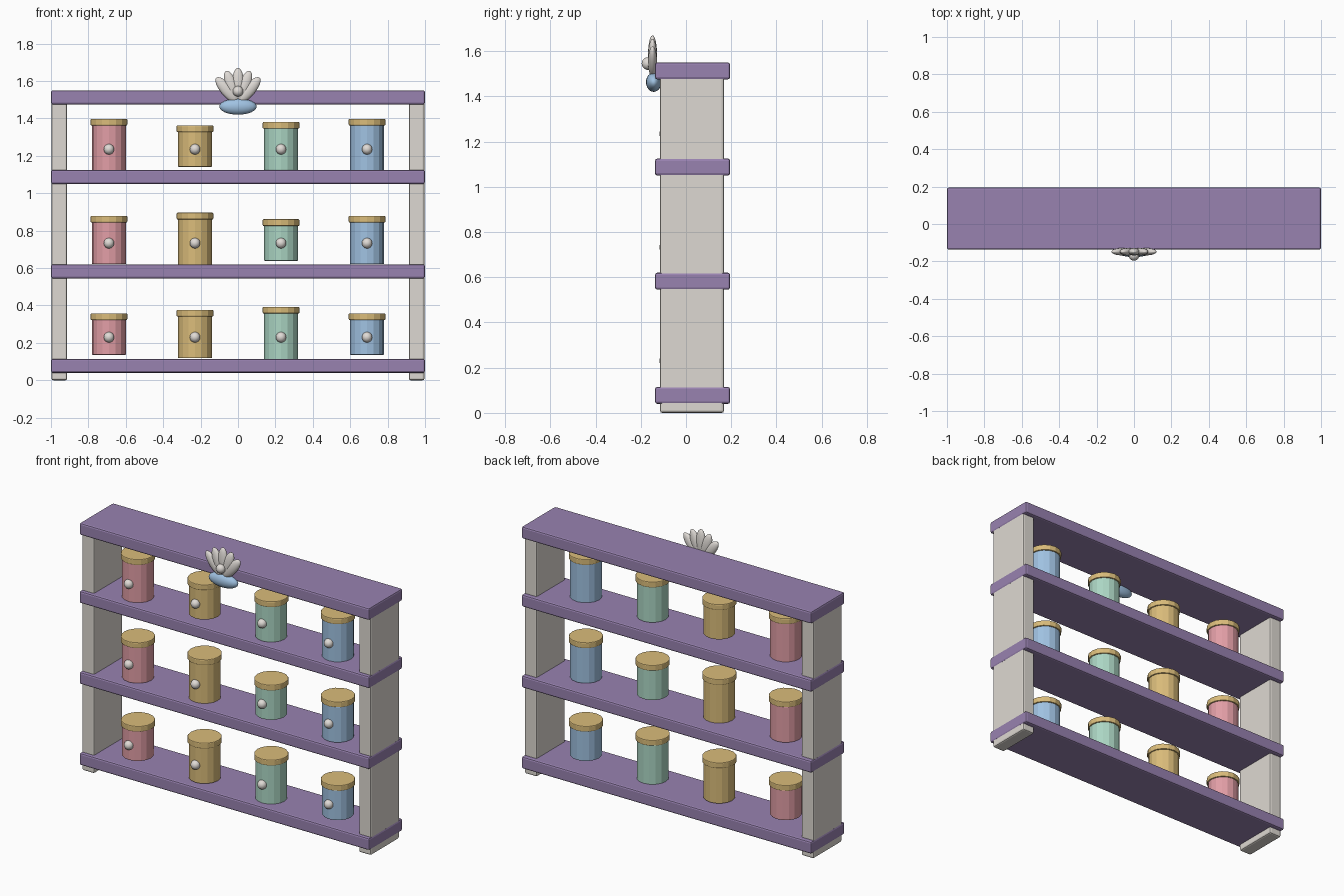
import bpy, math
from mathutils import Vector

cube = bpy.data.objects.get("Cube")
if cube:
    bpy.data.objects.remove(cube, do_unlink=True)


def material(name, r, g, b):
    """Flat colour from display values 0-255, stored as linear."""
    lin = [((c / 255 + 0.055) / 1.055) ** 2.4 for c in (r, g, b)] + [1.0]
    m = bpy.data.materials.new(name)
    m.use_nodes = True
    m.diffuse_color = lin
    m.node_tree.nodes["Principled BSDF"].inputs["Base Color"].default_value = lin
    return m


purple = material("purple", 152, 130, 176)
cream = material("warm_white", 222, 217, 210)
pearl = material("pearl", 224, 219, 214)
pink = material("pink", 226, 158, 166)
gold = material("gold", 218, 188, 122)
mint = material("mint", 172, 214, 196)
blue = material("blue", 160, 194, 226)


def finish(name, mat, bevel=0):
    ob = bpy.context.object
    ob.name = name
    ob.data.materials.append(mat)
    if bevel:
        mod = ob.modifiers.new("soft_edge", "BEVEL")
        mod.width = bevel
        mod.segments = 2
    return ob


def box(name, lo, hi, mat, bevel=0.01):
    lo, hi = Vector(lo), Vector(hi)
    bpy.ops.mesh.primitive_cube_add(size=1, location=(lo + hi) / 2)
    bpy.context.object.scale = hi - lo
    bpy.ops.object.transform_apply(location=False, rotation=False, scale=True)
    return finish(name, mat, bevel)


def drum(name, radius, z0, z1, x, mat, bevel):
    bpy.ops.mesh.primitive_cylinder_add(vertices=16, radius=radius, depth=z1 - z0,
                                        location=(x, 0, (z0 + z1) / 2))
    return finish(name, mat, bevel)


def ball(name, loc, size, mat, tilt=0):
    bpy.ops.mesh.primitive_uv_sphere_add(segments=20, ring_count=12, radius=1,
                                         location=loc, rotation=(0, tilt, 0))
    bpy.context.object.scale = size
    bpy.ops.object.transform_apply(location=False, rotation=False, scale=True)
    bpy.ops.object.shade_smooth()
    return finish(name, mat)


# Shelves
for i, z in enumerate((0.04, 0.545, 1.05, 1.475)):
    box(f"shelf_{i + 1}", (-1, -0.137, z), (1, 0.195, z + 0.075), purple)

# Side panels, ending below in short feet
for side, x in (("left", 0.955), ("right", -0.955)):
    box(f"{side}_side_panel", (x - 0.042, -0.115, 0), (x + 0.042, 0.168, 1.51), cream)

# Jars with lids and round knobs, in three heights
half_heights = (0.094, 0.112, 0.129)
for row, z in enumerate((0.23, 0.733, 1.235)):
    for col, mat in enumerate((pink, gold, mint, blue)):
        x = -0.69 + 0.46 * col
        h = half_heights[(row + col) % 3]
        tag = f"{row + 1}_{col + 1}"
        drum(f"jar_{tag}", 0.091, z - h, z + h, x, mat, 0.004)
        drum(f"jar_lid_{tag}", 0.098, z + h - 0.002, z + h + 0.034, x, gold, 0.005)
        ball(f"jar_knob_{tag}", (x, -0.09, z), (0.028, 0.028, 0.028), pearl)

# Shell ornament: fan of petals, pearl and cushion
base = Vector((0, -0.148, 1.48))
for i in range(-2, 3):
    a = math.radians(20 * i)
    reach = 0.19 - 0.005 * abs(i)
    half = 0.085
    centre = base + (reach - half) * Vector((math.sin(a), 0, math.cos(a)))
    ball(f"shell_petal_{i + 3}", centre, (0.032, 0.02, half), pearl, a)
ball("shell_pearl", (0, -0.168, 1.545), (0.028, 0.028, 0.028), pearl)
ball("shell_cushion", (0, -0.143, 1.463), (0.1, 0.034, 0.043), blue)
